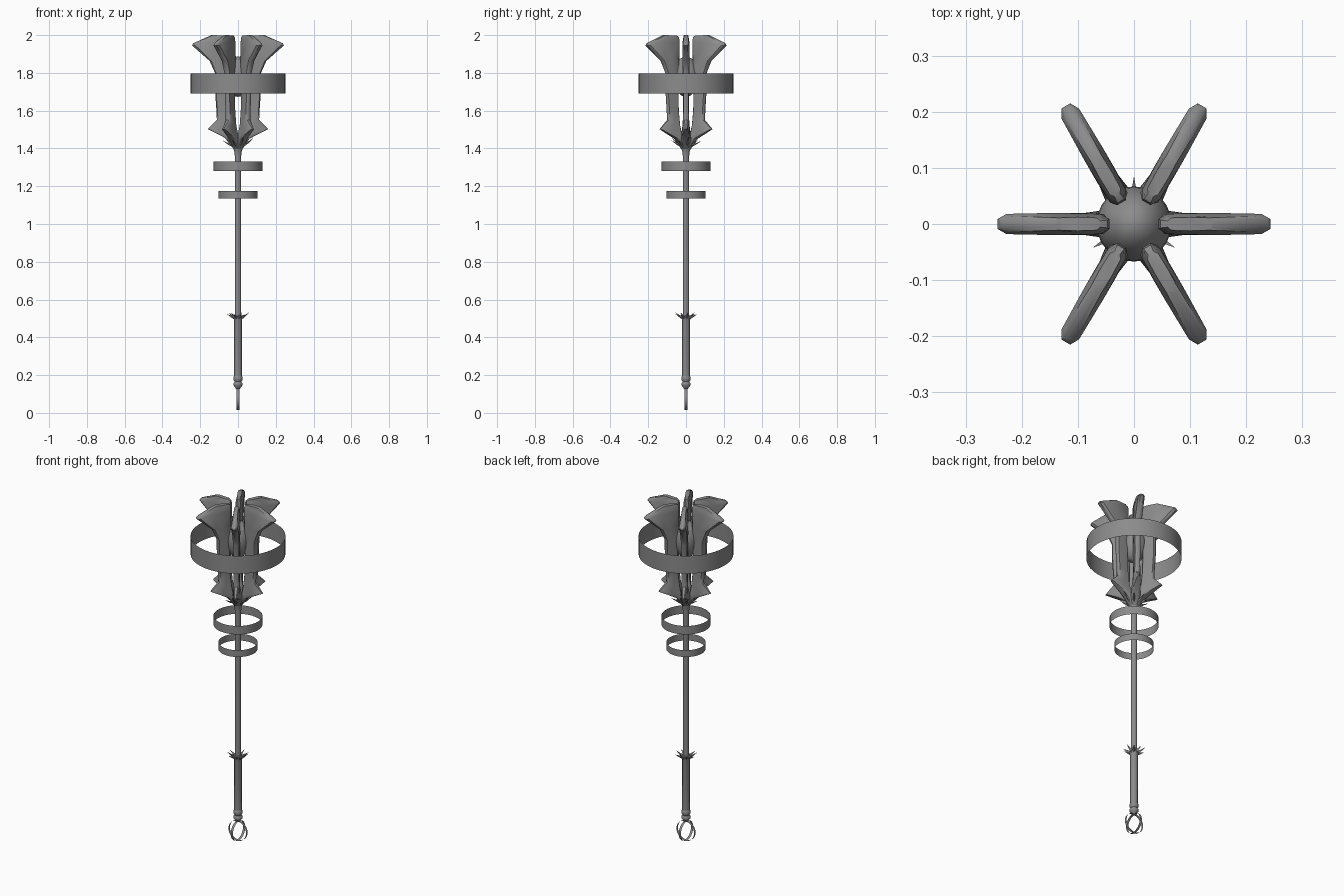
import bpy, bmesh, math
from mathutils import Matrix, Vector

if "Cube" in bpy.data.objects:
    bpy.data.objects.remove(bpy.data.objects["Cube"])

gray = bpy.data.materials.new("dark_steel")
gray.diffuse_color = (0.26, 0.26, 0.26, 1)
gray.use_nodes = True
gray.node_tree.nodes["Principled BSDF"].inputs["Base Color"].default_value = gray.diffuse_color


def finish(name, bm, angle=40, closed=True):
    if closed:
        bmesh.ops.recalc_face_normals(bm, faces=bm.faces)
    mesh = bpy.data.meshes.new(name)
    bm.to_mesh(mesh)
    bm.free()
    mesh.materials.append(gray)
    obj = bpy.data.objects.new(name, mesh)
    bpy.context.collection.objects.link(obj)
    bpy.context.view_layer.objects.active = obj
    obj.select_set(True)
    bpy.ops.object.shade_smooth_by_angle(angle=math.radians(angle))
    obj.select_set(False)
    return obj


def loft(bm, rings, caps=True):
    loops = [[bm.verts.new(p) for p in ring] for ring in rings]
    n = len(loops[0])
    for a, b in zip(loops, loops[1:]):
        for i in range(n):
            j = (i + 1) % n
            bm.faces.new((a[i], a[j], b[j], b[i]))
    if caps:
        bm.faces.new(loops[0][::-1])
        bm.faces.new(loops[-1])


def circle(r, z, n):
    return [(r * math.cos(2 * math.pi * i / n), r * math.sin(2 * math.pi * i / n), z)
            for i in range(n)]


def lathe(name, profile, n=20, caps=True):
    bm = bmesh.new()
    loft(bm, [circle(r, z, n) for r, z in profile], caps)
    return finish(name, bm, closed=caps)


# Shaft, grip, pommel beads and flared collar
lathe("shaft", [(0.017, 0.45), (0.017, 1.36), (0.02, 1.385), (0.028, 1.41),
                (0.03, 1.43), (0.02, 1.46)])
lathe("grip", [(0.02, 0.17), (0.02, 0.49), (0.026, 0.505), (0.02, 0.515)])
lathe("pommel", [(0.008, 0.125), (0.016, 0.135), (0.024, 0.147), (0.024, 0.155),
                 (0.018, 0.165), (0.024, 0.175), (0.024, 0.188), (0.02, 0.197)])

# Thin floating bands
for name, r, low, high in (("large_band", 0.252, 1.692, 1.797),
                           ("middle_band", 0.13, 1.28, 1.33),
                           ("small_band", 0.104, 1.136, 1.176)):
    lathe(name, [(r, low), (r, high)], 40, caps=False)

# Two crossed hoops below the pommel
for name, axis in (("hoop_a", 'X'), ("hoop_b", 'Y')):
    bm = bmesh.new()
    loft(bm, [circle(0.057, -0.007, 32), circle(0.057, 0.007, 32)], caps=False)
    bm.transform(Matrix.Translation((0, 0, 0.073)) @ Matrix.Rotation(math.pi / 2, 4, axis))
    finish(name, bm, closed=False)

# Long orb held between the prongs
bm = bmesh.new()
bmesh.ops.create_uvsphere(bm, u_segments=24, v_segments=14, radius=1,
                          matrix=Matrix.Translation((0, 0, 1.78)) @ Matrix.Diagonal((0.067, 0.067, 0.107, 1)))
finish("orb", bm)

# Prongs: inner r, inner z, outer r, outer z, inner and outer half width
SECTIONS = [
    (0.004, 1.38, 0.026, 1.40, 0.010, 0.010),
    (0.020, 1.425, 0.062, 1.453, 0.026, 0.022),
    (0.030, 1.47, 0.160, 1.502, 0.026, 0.008),
    (0.040, 1.52, 0.112, 1.55, 0.016, 0.016),
    (0.048, 1.60, 0.114, 1.60, 0.014, 0.014),
    (0.050, 1.69, 0.120, 1.68, 0.014, 0.014),
    (0.050, 1.80, 0.122, 1.80, 0.016, 0.016),
    (0.046, 1.88, 0.150, 1.863, 0.018, 0.018),
    (0.044, 1.965, 0.243, 1.945, 0.018, 0.018),
    (0.047, 1.99, 0.237, 1.957, 0.014, 0.014),
    (0.060, 1.998, 0.140, 2.00, 0.011, 0.011)]
OUTLINE = [(1, -0.5), (1, 0.5), (0.92, 1), (0.5, 1.1), (0.08, 1),
           (0, 0.5), (0, -0.5), (0.08, -1), (0.5, -1.1), (0.92, -1)]
for k in range(6):
    bm = bmesh.new()
    rings = []
    for ri, zi, ro, zo, wi, wo in SECTIONS:
        rings.append([(ri + (ro - ri) * u, v * (wi + (wo - wi) * u), zi + (zo - zi) * u)
                      for u, v in OUTLINE])
    loft(bm, rings)
    bm.transform(Matrix.Rotation(k * math.pi / 3, 4, 'Z'))
    finish(f"prong_{k + 1}", bm)


# Crowns of thorns around the collar and the grip
def thorn_crown(name, z, reach, rise, count=9):
    bm = bmesh.new()
    for k in range(count):
        up = rise * (1 if k % 2 else 0.6)
        tip = Vector((reach, 0, z + up))
        root = [(0.016, -0.009, z), (0.016, 0.009, z), (0.02, 0, z - 0.016)]
        mid = [(reach * 0.6, -0.006, z + up * 0.3), (reach * 0.6, 0.006, z + up * 0.3),
               (reach * 0.6, 0, z + up * 0.3 - 0.009)]
        turn = Matrix.Rotation(math.pi / 2 + k * 2 * math.pi / count, 3, 'Z')
        a, b = ([bm.verts.new(turn @ Vector(p)) for p in ring] for ring in (root, mid))
        t = bm.verts.new(turn @ tip)
        bm.faces.new(a)
        for i in range(3):
            j = (i + 1) % 3
            bm.faces.new((a[i], a[j], b[j], b[i]))
            bm.faces.new((b[i], b[j], t))
    finish(name, bm, 30)


thorn_crown("upper_thorns", 1.42, 0.085, 0.04)
thorn_crown("lower_thorns", 0.51, 0.06, 0.022)
